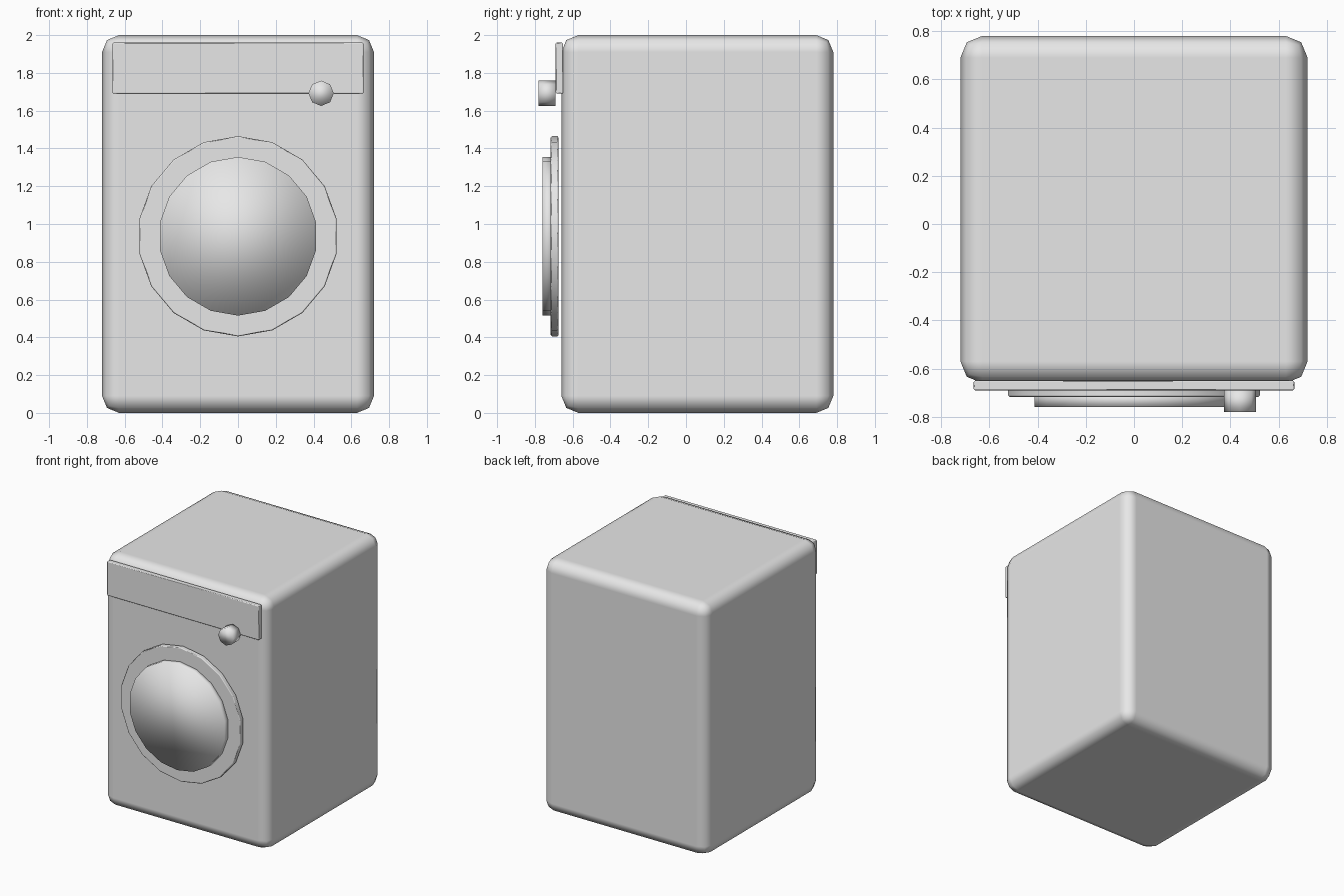
import bpy
import math

cube = bpy.data.objects.get("Cube")
if cube:
    bpy.data.objects.remove(cube)

grey = bpy.data.materials.new("light_grey")
grey.use_nodes = True
grey.diffuse_color = (0.8, 0.8, 0.8, 1)
grey.node_tree.nodes["Principled BSDF"].inputs["Base Color"].default_value = (0.8, 0.8, 0.8, 1)


def finish(name, bevel=0, segments=1, sharp=None):
    """Name, colour, shade and optionally bevel the active object."""
    ob = bpy.context.object
    ob.name = name
    ob.data.materials.append(grey)
    bpy.ops.object.transform_apply(location=False, rotation=True, scale=True)
    if bevel:
        mod = ob.modifiers.new("rounded_edges", 'BEVEL')
        mod.width = bevel
        mod.segments = segments
        mod.limit_method = 'ANGLE'
        mod.angle_limit = math.radians(40)
        mod.harden_normals = True
    if sharp is None:
        bpy.ops.object.shade_smooth()
    else:
        bpy.ops.object.shade_smooth_by_angle(angle=math.radians(sharp))
    return ob


def box(name, x, y, z, **style):
    """Box given by its (min, max) range on each axis."""
    ranges = (x, y, z)
    bpy.ops.mesh.primitive_cube_add(size=1, location=[(a + b) / 2 for a, b in ranges])
    bpy.context.object.scale = [b - a for a, b in ranges]
    return finish(name, **style)


def disc(name, sides, radius, x, z, front, back, **style):
    """Cylinder facing the front, with a vertex at the top."""
    bpy.ops.mesh.primitive_cylinder_add(
        vertices=sides, radius=radius, depth=back - front,
        location=(x, (front + back) / 2, z), rotation=(math.pi / 2, 0, 0))
    return finish(name, **style)


# Cabinet and control panel
box("cabinet", (-0.72, 0.72), (-0.66, 0.78), (0, 2), bevel=0.09, segments=2)
box("control_panel", (-0.665, 0.665), (-0.69, -0.65), (1.69, 1.96), bevel=0.006)

# Round door with a softly shaded window
disc("door_rim", 18, 0.53, 0, 0.935, -0.717, -0.675, bevel=0.007, sharp=30)
disc("door_window", 18, 0.42, 0, 0.935, -0.76, -0.70)

# Control knob
disc("control_knob", 8, 0.067, 0.44, 1.692, -0.78, -0.69)
